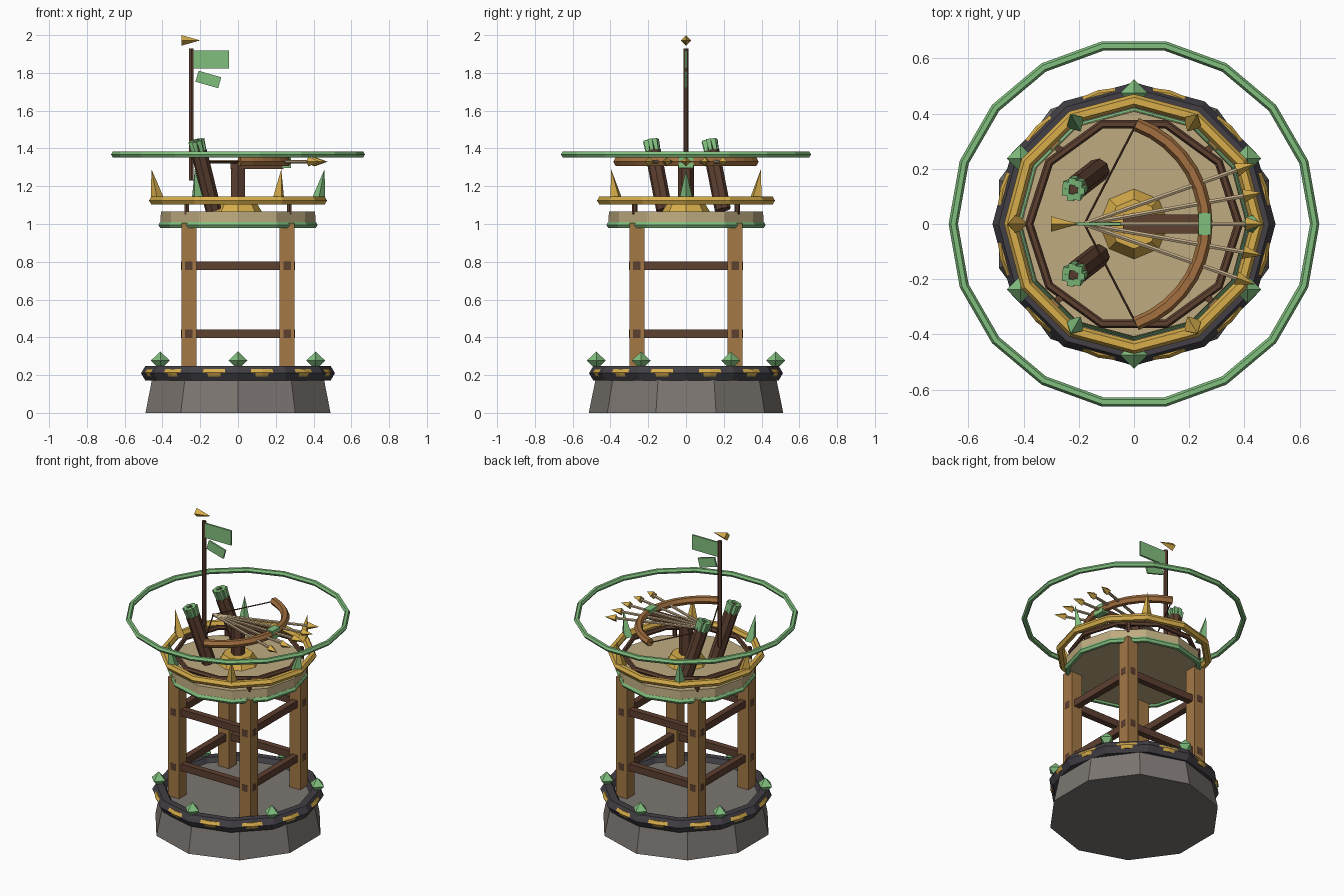
import bpy
from math import radians, sin, cos, pi
from mathutils import Vector

if "Cube" in bpy.data.objects:
    bpy.data.objects.remove(bpy.data.objects["Cube"])


def material(name, rgb):
    m = bpy.data.materials.new(name)
    m.diffuse_color = (*rgb, 1)
    m.use_nodes = True
    m.node_tree.nodes["Principled BSDF"].inputs["Base Color"].default_value = m.diffuse_color
    return m


STONE = material("stone", (0.20, 0.18, 0.165))
DARK = material("dark_metal", (0.055, 0.05, 0.06))
GOLD = material("gold", (0.68, 0.42, 0.07))
GREEN = material("green", (0.22, 0.52, 0.21))
WOOD = material("wood", (0.37, 0.19, 0.06))
BROWN = material("dark_wood", (0.11, 0.05, 0.03))
TAN = material("planks", (0.52, 0.41, 0.22))
BOW = material("bow_wood", (0.36, 0.16, 0.05))
SHAFT = material("shaft", (0.55, 0.42, 0.25))


def finish(name, mat):
    ob = bpy.context.object
    ob.name = name
    ob.data.materials.append(mat)
    return ob


def ring(name, mat, major, minor, z, segs, sides=6):
    bpy.ops.mesh.primitive_torus_add(major_radius=major, minor_radius=minor, major_segments=segs,
                                     minor_segments=sides, location=(0, 0, z))
    return finish(name, mat)


def rod(name, mat, a, b, r1, r2=None, sides=6):
    """Cylinder or cone from point a to point b."""
    a, b = Vector(a), Vector(b)
    bpy.ops.mesh.primitive_cone_add(vertices=sides, radius1=r1, radius2=r1 if r2 is None else r2,
                                    depth=(b - a).length, location=(a + b) / 2)
    ob = finish(name, mat)
    d = b - a
    if abs(d.x) + abs(d.y) > 1e-6:
        ob.rotation_euler = d.to_track_quat('Z', 'Y').to_euler()
    return ob


def box(name, mat, loc, size, rot=(0, 0, 0)):
    bpy.ops.mesh.primitive_cube_add(size=1, location=loc, rotation=rot)
    bpy.context.object.scale = size
    return finish(name, mat)


# Stone base with dark rim and gold inlay
rod("stone_base", STONE, (0, 0, 0), (0, 0, 0.22), 0.515, 0.47, 10)
ring("base_rim", DARK, 0.468, 0.045, 0.21, 12)
ring("base_inlay", GOLD, 0.48, 0.022, 0.213, 24)

# Crystals on the base rim: two cones meeting at the waist
for i in range(6):
    a = radians(90 + 60 * i)
    x, y = 0.475 * cos(a), 0.475 * sin(a)
    rod("crystal_top", GREEN, (x, y, 0.277), (x, y, 0.325), 0.05, 0, 4)
    rod("crystal_bottom", GREEN, (x, y, 0.228), (x, y, 0.277), 0, 0.05, 4)

# Tower legs, rail posts and cross beams
for sx in (-1, 1):
    for sy in (-1, 1):
        box("leg", WOOD, (0.26 * sx, 0.26 * sy, 0.61), (0.08, 0.08, 0.79))
        rod("rail_post", BROWN, (0.272 * sx, 0.272 * sy, 1.05), (0.272 * sx, 0.272 * sy, 1.135), 0.014)
for z in (0.42, 0.78):
    for s in (-1, 1):
        box("beam_x", BROWN, (0, 0.26 * s, z), (0.602, 0.04, 0.045))
        box("beam_y", BROWN, (0.26 * s, 0, z), (0.04, 0.602, 0.045))

# Platform and its rings
rod("platform", TAN, (0, 0, 0.99), (0, 0, 1.065), 0.412, 0.408, 12)
ring("platform_trim", GREEN, 0.403, 0.018, 0.995, 12)
ring("inner_rail", BROWN, 0.38, 0.016, 1.125, 10)
ring("outer_rail", GOLD, 0.447, 0.024, 1.124, 12)
ring("range_ring", GREEN, 0.655, 0.017, 1.368, 18)

# Spikes alternating green and gold, leaning outward
for i in range(6):
    c, s = cos(i * pi / 3), sin(i * pi / 3)
    rod("spike", GOLD if i % 2 else GREEN, (0.425 * c, 0.425 * s, 1.12),
        (0.458 * c, 0.458 * s, 1.29), 0.038, 0, 4)

# Turret pedestal and stock
rod("pedestal", GOLD, (0, 0, 1.06), (0, 0, 1.125), 0.13, 0.09, 8)
rod("pillar", BROWN, (0, 0, 1.1), (0, 0, 1.32), 0.042)
box("stock", BROWN, (0.1, 0, 1.31), (0.28, 0.07, 0.035))

# Bow: bevelled arc
curve = bpy.data.curves.new("bow", 'CURVE')
curve.dimensions = '3D'
curve.bevel_depth = 0.025
curve.bevel_resolution = 1
curve.use_fill_caps = True
arc = curve.splines.new('POLY')
N = 14
arc.points.add(N)
for i, p in enumerate(arc.points):
    t = radians(-70 + 140 * i / N)
    p.co = (-0.125 + 0.385 * cos(t), 0.385 * sin(t), 1.33, 1)
arc.use_smooth = False
bow = bpy.data.objects.new("bow", curve)
bpy.context.collection.objects.link(bow)
curve.materials.append(BOW)
box("bow_grip", GREEN, (0.257, 0, 1.327), (0.045, 0.08, 0.06))
for s in (-1, 1):
    rod("bow_string", BROWN, (-0.18, 0, 1.33), (0.008, 0.362 * s, 1.33), 0.004, sides=4)

# Fan of arrows
for deg in (-19.5, -10, 0, 10, 19.5):
    d = Vector((cos(radians(deg)), sin(radians(deg)), 0))
    o = Vector((-0.18, 0, 1.33))
    rod("arrow_shaft", SHAFT, o, o + d * 0.6, 0.009)
    rod("arrow_head", GOLD, o + d * 0.585, o + d * 0.655, 0.025, 0, 4)

# Leaning quivers filled with green fletching
for oy in (0, -0.31):
    a = Vector((-0.13, 0.195 + oy, 1.075))
    b = Vector((-0.207, 0.135 + oy, 1.385))
    rod("quiver", BROWN, a, b, 0.043, sides=8)
    up = (b - a).normalized()
    u = up.orthogonal().normalized()
    v = up.cross(u)
    rod("quiver_core", BROWN, b, b + up * 0.05, 0.024)
    for k in range(7):
        t = 2 * pi * k / 7
        p = b + (u * cos(t) + v * sin(t)) * 0.03
        rod("fletching", GREEN, p - up * 0.005, p + up * 0.06, 0.013, 0.018, 4)

# Flag pole with finial and two pennants
rod("flag_pole", BROWN, (-0.247, 0, 1.23), (-0.247, 0, 1.93), 0.013)
rod("finial", GOLD, (-0.3, 0, 1.972), (-0.2, 0, 1.972), 0.028, 0, 4)
box("flag", GREEN, (-0.142, 0, 1.87), (0.19, 0.012, 0.095))
box("pennant", GREEN, (-0.157, 0, 1.765), (0.125, 0.012, 0.06), (0, radians(16), 0))
